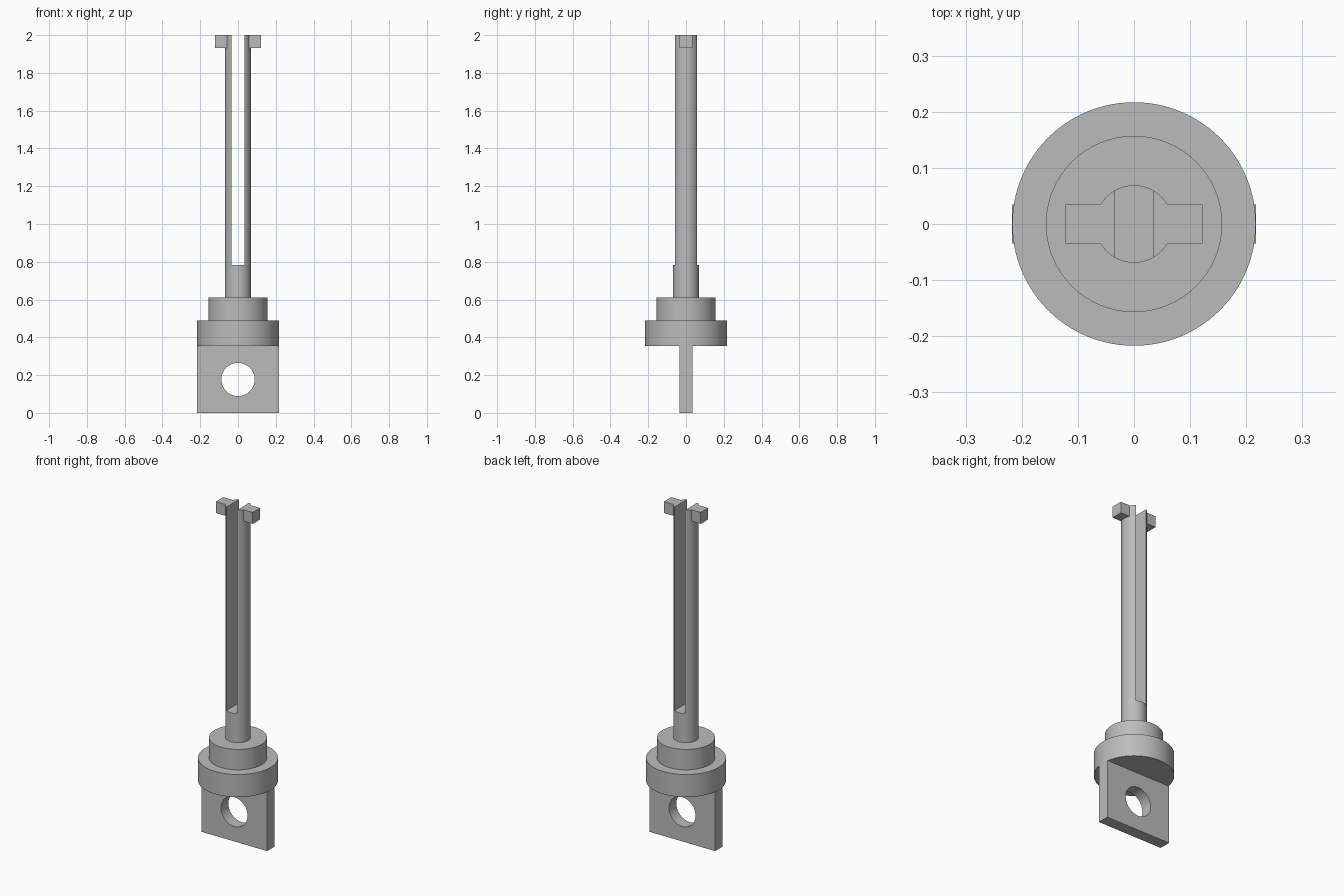
import bpy
import bmesh
import math
from mathutils import Matrix, Vector

cube = bpy.data.objects.get("Cube")
if cube:
    bpy.data.objects.remove(cube, do_unlink=True)

grey = bpy.data.materials.new("plain grey")
grey.use_nodes = True
COLOR = (0.5, 0.5, 0.5, 1)
grey.diffuse_color = COLOR
grey.node_tree.nodes["Principled BSDF"].inputs["Base Color"].default_value = COLOR

SIDES = 96
FLANGE_R, COLLAR_R, SHAFT_R = 0.217, 0.157, 0.069
TAB_TOP, FLANGE_TOP, COLLAR_TOP, SLOT_FLOOR, TOP = 0.353, 0.488, 0.61, 0.783, 2.0
HALF = 0.035  # half thickness shared by tab, slot and lugs


def finish(name, bm):
    bmesh.ops.recalc_face_normals(bm, faces=bm.faces)
    mesh = bpy.data.meshes.new(name)
    bm.to_mesh(mesh)
    bm.free()
    mesh.materials.append(grey)
    obj = bpy.data.objects.new(name, mesh)
    bpy.context.collection.objects.link(obj)
    return obj


def box(name, low, high):
    low, high = Vector(low), Vector(high)
    bm = bmesh.new()
    place = Matrix.Translation((low + high) / 2) @ Matrix.Diagonal((*(high - low), 1))
    bmesh.ops.create_cube(bm, size=1, matrix=place)
    return finish(name, bm)


def lathe(name, profile):
    bm = bmesh.new()
    verts = [bm.verts.new((r, 0, z)) for r, z in profile]
    edges = [bm.edges.new(pair) for pair in zip(verts, verts[1:])]
    bmesh.ops.spin(bm, geom=verts + edges, axis=(0, 0, 1), cent=(0, 0, 0),
                   angle=math.tau, steps=SIDES)
    bmesh.ops.remove_doubles(bm, verts=bm.verts, dist=0.0001)
    return finish(name, bm)


def combine(target, tool, operation):
    mod = target.modifiers.new(operation.lower(), "BOOLEAN")
    mod.object, mod.operation, mod.solver = tool, operation, "EXACT"
    select(target)
    bpy.ops.object.modifier_apply(modifier=mod.name)
    bpy.data.objects.remove(tool, do_unlink=True)


def select(obj):
    bpy.ops.object.select_all(action="DESELECT")
    obj.select_set(True)
    bpy.context.view_layer.objects.active = obj


# Stepped round body: flange, collar and shaft
body = lathe("flanged_shaft", [
    (0, TAB_TOP), (FLANGE_R, TAB_TOP), (FLANGE_R, FLANGE_TOP),
    (COLLAR_R, FLANGE_TOP), (COLLAR_R, COLLAR_TOP),
    (SHAFT_R, COLLAR_TOP), (SHAFT_R, TOP), (0, TOP)])

# Square lugs at the tip of each prong
for side in (-1, 1):
    xs = sorted((side * 0.05, side * 0.122))
    lug = box("lug", (xs[0], -HALF, 1.932), (xs[1], HALF, TOP))
    combine(body, lug, "UNION")

# Long slot splitting the shaft into two prongs
slot = box("slot_cutter", (-HALF, -0.2, SLOT_FLOOR), (HALF, 0.2, TOP + 0.1))
combine(body, slot, "DIFFERENCE")

# Flat mounting tab with a round through hole
tab = box("mounting_tab", (-FLANGE_R, -HALF, 0), (FLANGE_R, HALF, TAB_TOP))
bm = bmesh.new()
bmesh.ops.create_cone(bm, cap_ends=True, segments=SIDES, radius1=0.088, radius2=0.088, depth=0.4,
                      matrix=Matrix.Translation((0, 0, 0.177)) @ Matrix.Rotation(math.pi / 2, 4, "X"))
combine(tab, finish("hole_cutter", bm), "DIFFERENCE")

for obj in (body, tab):
    select(obj)
    bpy.ops.object.shade_smooth_by_angle(angle=math.radians(30))
